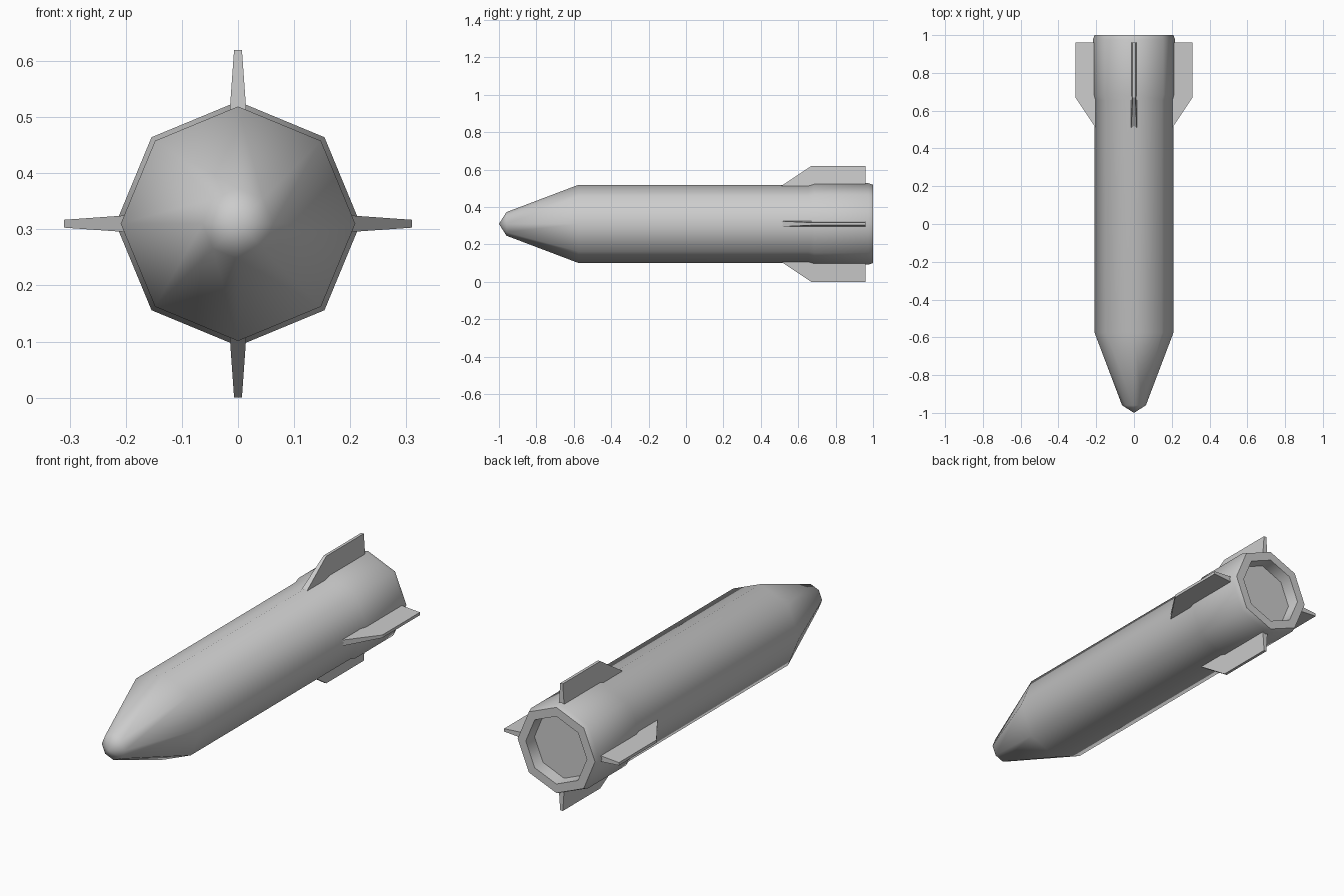
import bpy, bmesh, math

if "Cube" in bpy.data.objects:
    bpy.data.objects.remove(bpy.data.objects["Cube"])

CZ = 0.31      # height of the long axis
SIDES = 8


def make_object(name, bm, smooth=None):
    bmesh.ops.recalc_face_normals(bm, faces=bm.faces)
    mesh = bpy.data.meshes.new(name)
    bm.to_mesh(mesh)
    bm.free()
    obj = bpy.data.objects.new(name, mesh)
    bpy.context.collection.objects.link(obj)
    if smooth:
        bpy.ops.object.select_all(action='DESELECT')
        obj.select_set(True)
        bpy.context.view_layer.objects.active = obj
        bpy.ops.object.shade_smooth_by_angle(angle=math.radians(smooth))
    return obj


# Body: octagonal lathe of (y, radius), from nose tip round into the nozzle recess
profile = [(-0.96, 0.063), (-0.575, 0.209), (0.655, 0.209), (0.685, 0.218),
           (0.975, 0.218), (1.0, 0.209), (1.0, 0.165), (0.94, 0.16)]
bm = bmesh.new()
rings = []
for y, r in profile:
    rings.append([bm.verts.new((r * math.cos(a), y, CZ + r * math.sin(a)))
                  for a in (math.tau * i / SIDES for i in range(SIDES))])
tip = bm.verts.new((0, -1.0, CZ))
for i in range(SIDES):
    j = (i + 1) % SIDES
    bm.faces.new((tip, rings[0][i], rings[0][j]))
    for a, b in zip(rings, rings[1:]):
        bm.faces.new((a[i], b[i], b[j], a[j]))
bm.faces.new(rings[-1])
make_object("rocket_body", bm, smooth=60)

# Fins: swept outline of (y, radius, half thickness), tapering outwards
outline = [(0.49, 0.19, 0.0155), (0.67, 0.31, 0.007),
           (0.96, 0.31, 0.007), (0.96, 0.19, 0.0155)]
for k, side in enumerate(("right", "top", "left", "bottom")):
    c, s = round(math.cos(k * math.pi / 2)), round(math.sin(k * math.pi / 2))
    bm = bmesh.new()
    faces = [[bm.verts.new((r * c - d * t * s, y, CZ + r * s + d * t * c))
              for y, r, t in outline] for d in (-1, 1)]
    for f in faces:
        bm.faces.new(f)
    for i in range(4):
        j = (i + 1) % 4
        bm.faces.new((faces[0][i], faces[0][j], faces[1][j], faces[1][i]))
    make_object("fin_" + side, bm)
